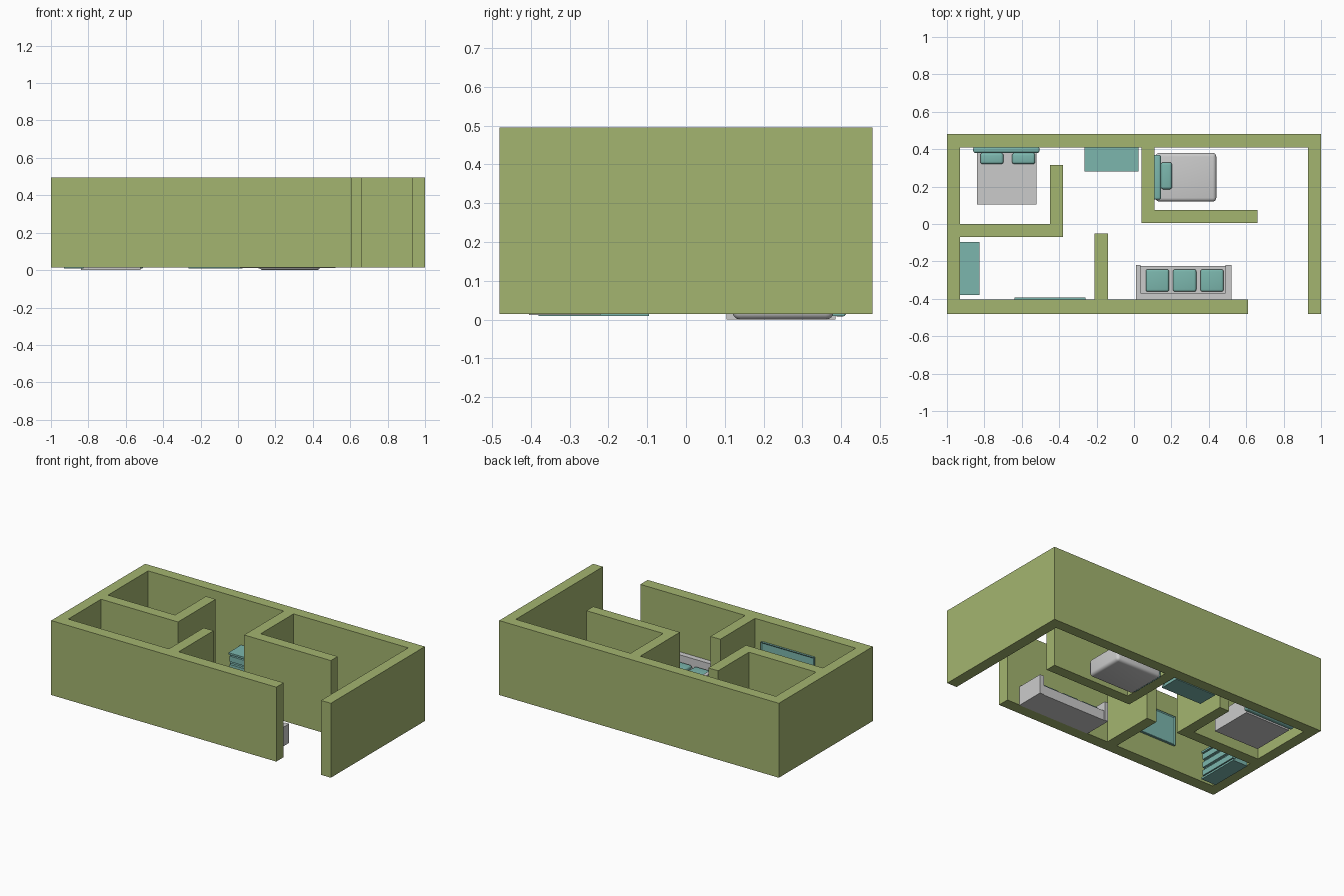
import bpy, bmesh
from mathutils import Vector

if "Cube" in bpy.data.objects:
    bpy.data.objects.remove(bpy.data.objects["Cube"])


def material(name, rgb):
    m = bpy.data.materials.new(name)
    m.diffuse_color = (*rgb, 1)
    m.use_nodes = True
    m.node_tree.nodes["Principled BSDF"].inputs["Base Color"].default_value = m.diffuse_color
    return m


OLIVE = material("olive", (0.37, 0.46, 0.16))
TEAL = material("teal", (0.20, 0.47, 0.42))


def finish(name, bm, mat=None, smooth=False):
    bmesh.ops.recalc_face_normals(bm, faces=bm.faces)
    me = bpy.data.meshes.new(name)
    bm.to_mesh(me)
    bm.free()
    ob = bpy.data.objects.new(name, me)
    bpy.context.collection.objects.link(ob)
    if mat:
        me.materials.append(mat)
    if smooth:
        bpy.ops.object.select_all(action='DESELECT')
        ob.select_set(True)
        bpy.context.view_layer.objects.active = ob
        bpy.ops.object.shade_smooth_by_angle()
    return ob


def add_box(bm, x, y, z):
    verts = bmesh.ops.create_cube(bm, size=1)["verts"]
    for v in verts:
        v.co = Vector([(a + b) / 2 + c * (b - a) for (a, b), c in zip((x, y, z), v.co)])


def box(name, x, y, z, mat=None, r=0):
    """Box given by its x, y and z ranges, with optional rounded edges."""
    bm = bmesh.new()
    add_box(bm, x, y, z)
    if r:
        bmesh.ops.bevel(bm, geom=bm.edges[:], offset=r, segments=4, profile=0.5,
                        affect='EDGES', clamp_overlap=True)
    return finish(name, bm, mat, r > 0)


# Walls: one floor-plan outline, extruded upwards
plan = [(1, -.48), (1, .48), (-1, .48), (-1, -.48), (.61, -.48), (.61, -.405),
        (-.14, -.405), (-.14, -.05), (-.21, -.05), (-.21, -.405), (-.93, -.405),
        (-.93, -.07), (-.38, -.07), (-.38, .315), (-.45, .315), (-.45, 0),
        (-.93, 0), (-.93, .41), (.04, .41), (.04, .005), (.66, .005),
        (.66, .075), (.11, .075), (.11, .41), (.93, .41), (.93, -.48)]
bm = bmesh.new()
base = bm.faces.new([bm.verts.new((x, y, .014)) for x, y in plan])
top = bmesh.ops.extrude_face_region(bm, geom=[base])["geom"]
bmesh.ops.translate(bm, vec=(0, 0, .481),
                    verts=[g for g in top if isinstance(g, bmesh.types.BMVert)])
finish("walls", bm, OLIVE)

# Double bed against the back wall
box("double_bed_base", (-.84, -.52), (.105, .385), (0, .11))
box("double_bed_headboard", (-.86, -.505), (.38, .414), (.008, .20), TEAL, .012)
for i, x in enumerate((-.76, -.59)):
    box(f"double_bed_pillow_{i}", (x - .062, x + .062), (.32, .38), (.105, .14), TEAL, .014)

# Single bed against the inner wall
box("single_bed_mattress", (.115, .44), (.12, .38), (0, .11), None, .02)
box("single_bed_headboard", (.104, .144), (.13, .37), (.008, .19), TEAL, .012)
box("single_bed_pillow", (.144, .203), (.185, .33), (.10, .14), TEAL, .014)

# Sofa: seat, backrest, two arms and three cushions
bm = bmesh.new()
add_box(bm, (.035, .49), (-.37, -.225), (.012, .075))
add_box(bm, (.01, .52), (-.405, -.37), (.012, .135))
for x in ((.01, .035), (.49, .52)):
    add_box(bm, x, (-.37, -.22), (.012, .135))
finish("sofa_frame", bm)
for i in range(3):
    x = .125 + i * .146
    box(f"sofa_cushion_{i}", (x - .062, x + .062), (-.362, -.242), (.07, .098), TEAL, .012)


def drawer_unit(name, w, d, h, loc, turn):
    """Chest with three drawers facing -y, set in under the top board."""
    bm = bmesh.new()
    add_box(bm, (-w / 2, w / 2), (-d / 2 + .018, d / 2), (0, h - .01))
    add_box(bm, (-w / 2, w / 2), (-d / 2, d / 2), (h - .012, h))
    add_box(bm, (-w / 2, w / 2), (-d / 2, d / 2), (0, .012))
    pitch = (h - .024) / 3
    for i in range(3):
        z = .012 + i * pitch
        add_box(bm, (-w / 2 + .008, w / 2 - .008), (-d / 2 + .002, -d / 2 + .02),
                (z + .009, z + pitch - .009))
    ob = finish(name, bm, TEAL)
    ob.location = loc
    ob.rotation_euler.z = turn


drawer_unit("hall_dresser", .29, .13, .185, (-.12, .345, .009), 0)
drawer_unit("side_dresser", .285, .105, .185, (-.878, -.2375, .009), 1.5707963)

# Wall screen with a thin frame and a recessed panel
bm = bmesh.new()
add_box(bm, (-.64, -.26), (-.405, -.392), (.17, .36))
bm.normal_update()
face = max(bm.faces, key=lambda f: f.calc_center_median().y)
bmesh.ops.inset_region(bm, faces=[face], thickness=.01, depth=0)
bmesh.ops.translate(bm, verts=face.verts, vec=(0, -.005, 0))
finish("wall_screen", bm, TEAL)
